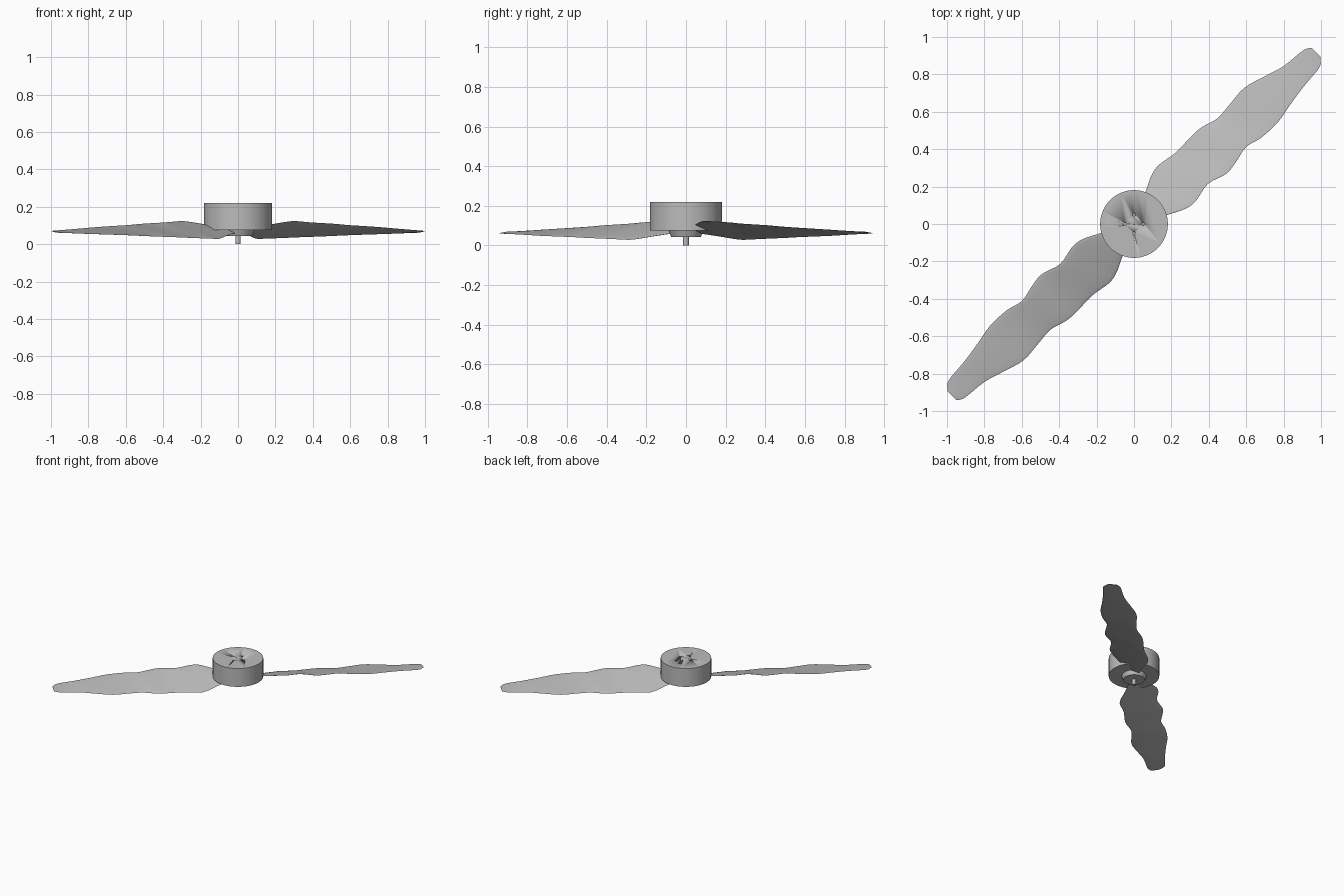
import bpy, bmesh, math
from mathutils import Matrix

if "Cube" in bpy.data.objects:
    bpy.data.objects.remove(bpy.data.objects["Cube"])

grey = bpy.data.materials.new("plain grey")
grey.use_nodes = True
GREY = (0.5, 0.5, 0.5, 1)
grey.diffuse_color = GREY
grey.node_tree.nodes["Principled BSDF"].inputs["Base Color"].default_value = GREY


def finish(obj, name, angle=35):
    obj.name = name
    if not obj.data.materials:
        obj.data.materials.append(grey)
    bpy.ops.object.select_all(action="DESELECT")
    obj.select_set(True)
    bpy.context.view_layer.objects.active = obj
    bpy.ops.object.shade_smooth_by_angle(angle=math.radians(angle))
    return obj


def cylinder(name, low_radius, high_radius, low, high, sides=64, x=0, y=0):
    bpy.ops.mesh.primitive_cone_add(vertices=sides, radius1=low_radius, radius2=high_radius,
                                    depth=high - low, location=(x, y, (low + high) / 2))
    return finish(bpy.context.object, name)


# Motor can with four screw holes in its top
motor = cylinder("motor_can", 0.181, 0.181, 0.075, 0.22, 96)
for i in range(4):
    a = i * math.pi / 2
    hole = cylinder(f"screw_hole_cutter_{i + 1}", 0.008, 0.008, 0.2, 0.24, 16,
                    0.05 * math.cos(a), 0.05 * math.sin(a))
    hole.hide_render = True
    hole.hide_set(True)
    cut = motor.modifiers.new("screw hole", "BOOLEAN")
    cut.object = hole
    cut.solver = "EXACT"

# Propeller hub and shaft
cylinder("propeller_hub", 0.075, 0.09, 0.043, 0.08)
cylinder("motor_shaft", 0.014, 0.014, 0, 0.08, 24)

# Blade stations: distance from hub, left edge, right edge
STATIONS = [
    (0.07, 0.045, -0.05), (0.16, 0.076, -0.092), (0.25, 0.118, -0.136),
    (0.32, 0.129, -0.147), (0.43, 0.112, -0.128), (0.54, 0.115, -0.159),
    (0.62, 0.11, -0.151), (0.715, 0.084, -0.133), (0.81, 0.09, -0.155),
    (0.93, 0.098, -0.159), (1.04, 0.068, -0.14), (1.16, 0.032, -0.122),
    (1.29, 0.018, -0.11), (1.325, 0.004, -0.085), (1.337, -0.005, -0.072),
]


def spline(a, b, c, d, t):
    return b + t / 2 * (c - a + t * (2 * a - 5 * b + 4 * c - d + t * (3 * (b - c) + d - a)))


def smooth_stations(steps=4):
    last = len(STATIONS) - 1
    for i in range(last):
        near = [STATIONS[max(0, min(last, i + k))] for k in (-1, 0, 1, 2)]
        for s in range(steps):
            yield [spline(*column, s / steps) for column in zip(*near)]
    yield STATIONS[last]


def blade(name, turn, sides=24):
    bm = bmesh.new()
    rings = []
    for u, left, right in smooth_stations():
        out = min(1, max(0, (u - 0.28) / 1.06))
        lift = 0.048 - 0.044 * out          # height of the raised right edge
        if u < 0.28:
            lift *= (left - right) / 0.27
        middle = 0.076 - 0.011 * out
        thick = 0.006 - 0.004 * out
        ring = []
        for k in range(sides):
            a = 2 * math.pi * k / sides
            v = (left + right) / 2 + (left - right) / 2 * math.cos(a)
            z = middle - lift * math.cos(a) + thick * math.sin(a)
            ring.append(bm.verts.new((u, v, z)))
        rings.append(ring)
    for r, s in zip(rings, rings[1:]):
        for k in range(sides):
            j = (k + 1) % sides
            bm.faces.new((r[k], r[j], s[j], s[k]))
    bm.faces.new(rings[0])
    bm.faces.new(rings[-1])
    bmesh.ops.recalc_face_normals(bm, faces=bm.faces)
    bm.transform(Matrix.Rotation(turn, 4, "Z"))
    mesh = bpy.data.meshes.new(name)
    bm.to_mesh(mesh)
    bm.free()
    obj = bpy.data.objects.new(name, mesh)
    bpy.context.collection.objects.link(obj)
    finish(obj, name, 60)


# Two opposite twisted blades
blade("left_blade", math.pi / 4)
blade("right_blade", math.pi * 5 / 4)
